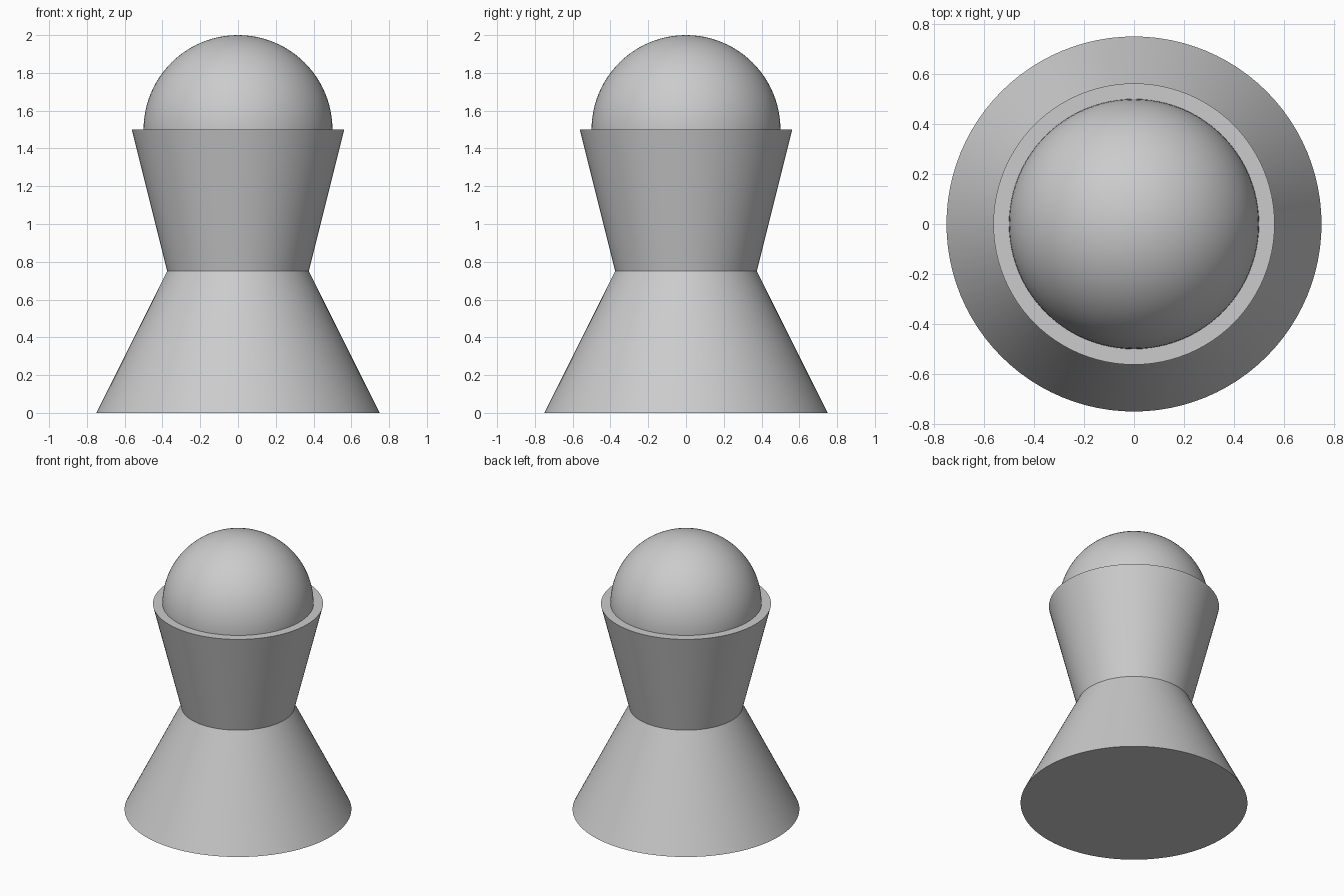
import bpy, bmesh, math

cube = bpy.data.objects.get("Cube")
if cube:
    bpy.data.objects.remove(cube, do_unlink=True)

SEGMENTS = 96

grey = bpy.data.materials.new("light grey")
grey.use_nodes = True
colour = (0.6, 0.6, 0.6, 1)
grey.diffuse_color = colour
grey.node_tree.nodes["Principled BSDF"].inputs["Base Color"].default_value = colour


def lathe(name, profile):
    """Spin a list of (radius, height) points around the z axis."""
    bm = bmesh.new()
    verts = [bm.verts.new((r, 0, z)) for r, z in profile]
    edges = [bm.edges.new(pair) for pair in zip(verts, verts[1:])]
    bmesh.ops.spin(bm, geom=verts + edges, cent=(0, 0, 0), axis=(0, 0, 1),
                   angle=math.tau, steps=SEGMENTS, use_merge=True)
    bmesh.ops.remove_doubles(bm, verts=bm.verts, dist=1e-5)
    bmesh.ops.recalc_face_normals(bm, faces=bm.faces)
    mesh = bpy.data.meshes.new(name)
    bm.to_mesh(mesh)
    bm.free()
    mesh.materials.append(grey)
    obj = bpy.data.objects.new(name, mesh)
    bpy.context.collection.objects.link(obj)
    bpy.ops.object.select_all(action="DESELECT")
    obj.select_set(True)
    bpy.context.view_layer.objects.active = obj
    bpy.ops.object.shade_smooth_by_angle(angle=math.radians(30))
    return obj


# Wide conical foot
lathe("base", [(0, 0), (0.75, 0), (0.375, 0.75), (0, 0.75)])

# Flared cup with a flat rim
lathe("cup", [(0, 0.75), (0.375, 0.75), (0.5625, 1.5), (0, 1.5)])

# Ball half sunk into the cup
RINGS = 48
lathe("ball", [(0.5 * math.sin(math.pi * i / RINGS),
                1.5 - 0.5 * math.cos(math.pi * i / RINGS))
               for i in range(RINGS + 1)])
